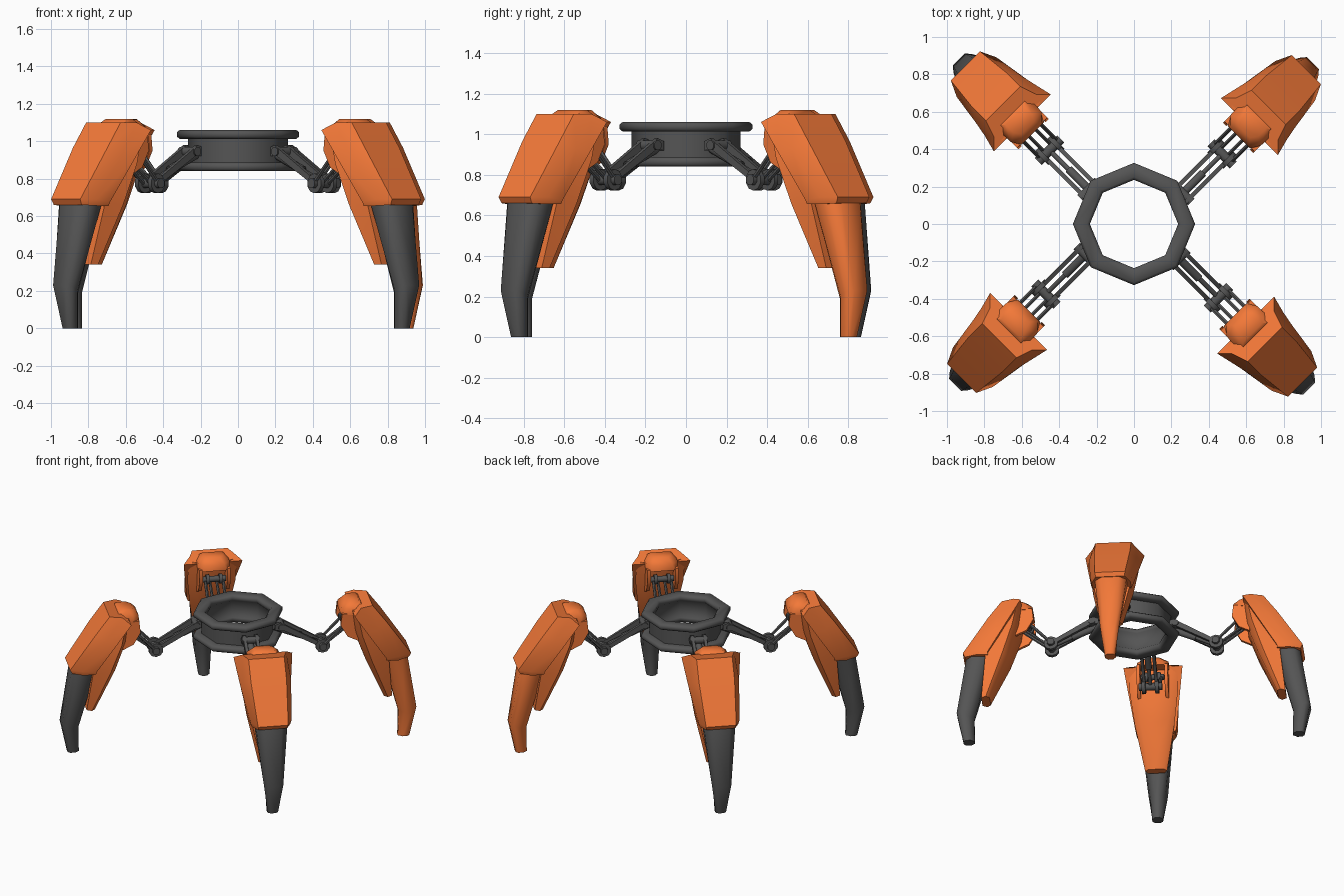
import bpy, bmesh, math
from mathutils import Vector

if "Cube" in bpy.data.objects:
    bpy.data.objects.remove(bpy.data.objects["Cube"])

S = math.sqrt(0.5)
orange = bpy.data.materials.new("orange_paint")
orange.diffuse_color = (0.90, 0.19, 0.04, 1)
orange.use_nodes = True
orange.node_tree.nodes["Principled BSDF"].inputs["Base Color"].default_value = orange.diffuse_color
grey = bpy.data.materials.new("dark_grey")
grey.diffuse_color = (0.09, 0.09, 0.09, 1)
grey.use_nodes = True
grey.node_tree.nodes["Principled BSDF"].inputs["Base Color"].default_value = grey.diffuse_color


def build(name, lofts, mat, place=lambda p: p, closed=False):
    """Skin each list of equal-length sections into one mesh object."""
    bm = bmesh.new()
    for secs in lofts:
        rows = [[bm.verts.new(place(Vector(p))) for p in s] for s in secs]
        n = len(rows[0])
        pairs = list(zip(rows, rows[1:])) + ([(rows[-1], rows[0])] if closed else [])
        for a, b in pairs:
            for i in range(n):
                j = (i + 1) % n
                bm.faces.new((a[i], a[j], b[j], b[i]))
        if not closed:
            bm.faces.new(rows[0])
            bm.faces.new(rows[-1])
    bmesh.ops.recalc_face_normals(bm, faces=bm.faces)
    me = bpy.data.meshes.new(name)
    bm.to_mesh(me)
    bm.free()
    me.materials.append(mat)
    for f in me.polygons:
        f.use_smooth = True
    me.set_sharp_from_angle(angle=math.radians(58))
    ob = bpy.data.objects.new(name, me)
    bpy.context.collection.objects.link(ob)
    return ob


# Leg space: r = distance outward, t = sideways, z = up
def sym(half):
    """Mirror half a section across t = 0."""
    return half + [(r, -t, z) for r, t, z in reversed(half)]


def rod(p, q, rad, n=8):
    p, q = Vector(p), Vector(q)
    rot = (q - p).to_track_quat('Z', 'Y')
    ring = [rot @ Vector((rad * math.cos(k), rad * math.sin(k), 0))
            for k in (2 * math.pi * (i + 0.5) / n for i in range(n))]
    return [[p + v for v in ring], [q + v for v in ring]]


def plate(rz, t0, t1):
    return [[(r, t, z) for r, z in rz] for t in (t0, t1)]


# Octagonal hub ring with two flanges
half = [(0.25, 0.95), (0.25, 1.005), (0.236, 1.018), (0.236, 1.045), (0.252, 1.06),
        (0.312, 1.06), (0.327, 1.048), (0.327, 1.025), (0.312, 1.013), (0.268, 1.013)]
profile = half + [(r, 1.9 - z) for r, z in reversed(half[1:])]
build("hub_ring", [[[(r * math.cos(a), r * math.sin(a), z) for r, z in profile]
                    for a in (i * math.pi / 4 for i in range(8))]], grey, closed=True)

# Armour shell around the upper leg
shell = [[
    sym([(0.95, 0.13, 1.10), (0.86, 0.16, 1.10), (0.805, 0.215, 1.06)]),
    sym([(1.05, 0.13, 0.965), (0.98, 0.175, 0.93), (0.90, 0.19, 0.91)]),
    sym([(1.235, 0.11, 0.69), (1.15, 0.15, 0.69), (1.05, 0.15, 0.675)]),
    sym([(1.22, 0.105, 0.66), (1.14, 0.142, 0.655), (1.05, 0.14, 0.655)]),
]]
# Tapering guard on the inner side of the leg
guard = [[
    sym([(0.95, 0.12, 1.09), (0.83, 0.18, 1.07), (0.80, 0.10, 1.07)]),
    sym([(1.0, 0.14, 0.90), (0.87, 0.175, 0.88), (0.825, 0.10, 0.88)]),
    sym([(1.07, 0.13, 0.66), (0.945, 0.145, 0.66), (0.905, 0.10, 0.66)]),
    sym([(1.105, 0.06, 0.34), (1.07, 0.08, 0.34), (1.045, 0.055, 0.34)]),
]]
# Hood over the upper joint, with two cheeks
cap = [[
    sym([(0.86, 0.07, 1.12), (0.80, 0.07, 1.12), (0.765, 0.045, 1.115)]),
    sym([(0.90, 0.12, 1.075), (0.775, 0.115, 1.08), (0.73, 0.07, 1.075)]),
    sym([(0.90, 0.12, 1.03), (0.775, 0.115, 1.03), (0.725, 0.085, 1.03)]),
]]
cheek = [(0.85, 1.04), (0.73, 1.04), (0.72, 0.95), (0.77, 0.86), (0.85, 0.82)]
cap += [plate(cheek, s * 0.09, s * 0.114) for s in (-1, 1)]
# Foot with a bent toe
foot = [[
    sym([(1.19, 0.07, 0.72), (1.15, 0.115, 0.72), (1.06, 0.115, 0.72), (1.01, 0.06, 0.72)]),
    sym([(1.215, 0.065, 0.66), (1.17, 0.115, 0.66), (1.08, 0.115, 0.66), (1.035, 0.06, 0.66)]),
    sym([(1.285, 0.045, 0.23), (1.255, 0.07, 0.225), (1.20, 0.055, 0.20), (1.16, 0.02, 0.19)]),
    sym([(1.238, 0.02, 0), (1.22, 0.038, 0), (1.185, 0.04, 0), (1.155, 0.015, 0)]),
]]

# Linkage between hub and leg
K, U = (0.598, 0.775), (0.765, 0.95)
arm_bar = [(0.25, 0.965), (0.29, 0.98), (0.33, 0.955), (0.585, 0.80), (0.61, 0.775),
           (0.585, 0.76), (0.55, 0.785), (0.30, 0.925), (0.25, 0.92)]
arm = [plate(arm_bar, s * 0.033, s * 0.056) for s in (-1, 1)]
arm += [rod((0.25, 0, 0.93), (0.45, 0, 0.845), 0.024),
        rod((0.45, 0, 0.845), (K[0], 0, K[1]), 0.014),
        rod((0.30, -0.065, 0.945), (0.30, 0.065, 0.945), 0.026)]
knee = [rod((K[0], -0.085, K[1]), (K[0], 0.085, K[1]), 0.028)]
for s in (-1, 1):
    knee.append(rod((K[0], s * 0.035, K[1]), (K[0], s * 0.062, K[1]), 0.053, 10))
rods = [rod((U[0], -0.085, U[1]), (U[0], 0.085, U[1]), 0.022)]
for s in (-1, 1):
    rods.append(rod((K[0], s * 0.065, K[1]), (U[0], s * 0.065, U[1]), 0.012, 6))
    rods.append(rod((K[0] + 0.02, s * 0.025, K[1]), (0.83, s * 0.025, 0.94), 0.011, 6))
    rods.append(rod((U[0], s * 0.035, U[1]), (U[0], s * 0.06, U[1]), 0.036))

# Four diagonal legs; only the back right foot is orange
legs = {"front_right": (1, -1, 0.04), "front_left": (-1, -1, 0.068),
        "back_right": (1, 1, 0.068), "back_left": (-1, 1, 0.04)}
for leg, (sx, sy, off) in legs.items():
    def place(p):
        return Vector((sx * S * (p.x + p.y + off), sy * S * (p.x - p.y - off), p.z))
    build(leg + "_shell", shell, orange, place)
    build(leg + "_inner_guard", guard, orange, place)
    build(leg + "_joint_hood", cap, orange, place)
    build(leg + "_foot", foot, orange if leg == "back_right" else grey, place)
    build(leg + "_arm", arm, grey, place)
    build(leg + "_knee", knee, grey, place)
    build(leg + "_link_rods", rods, grey, place)
